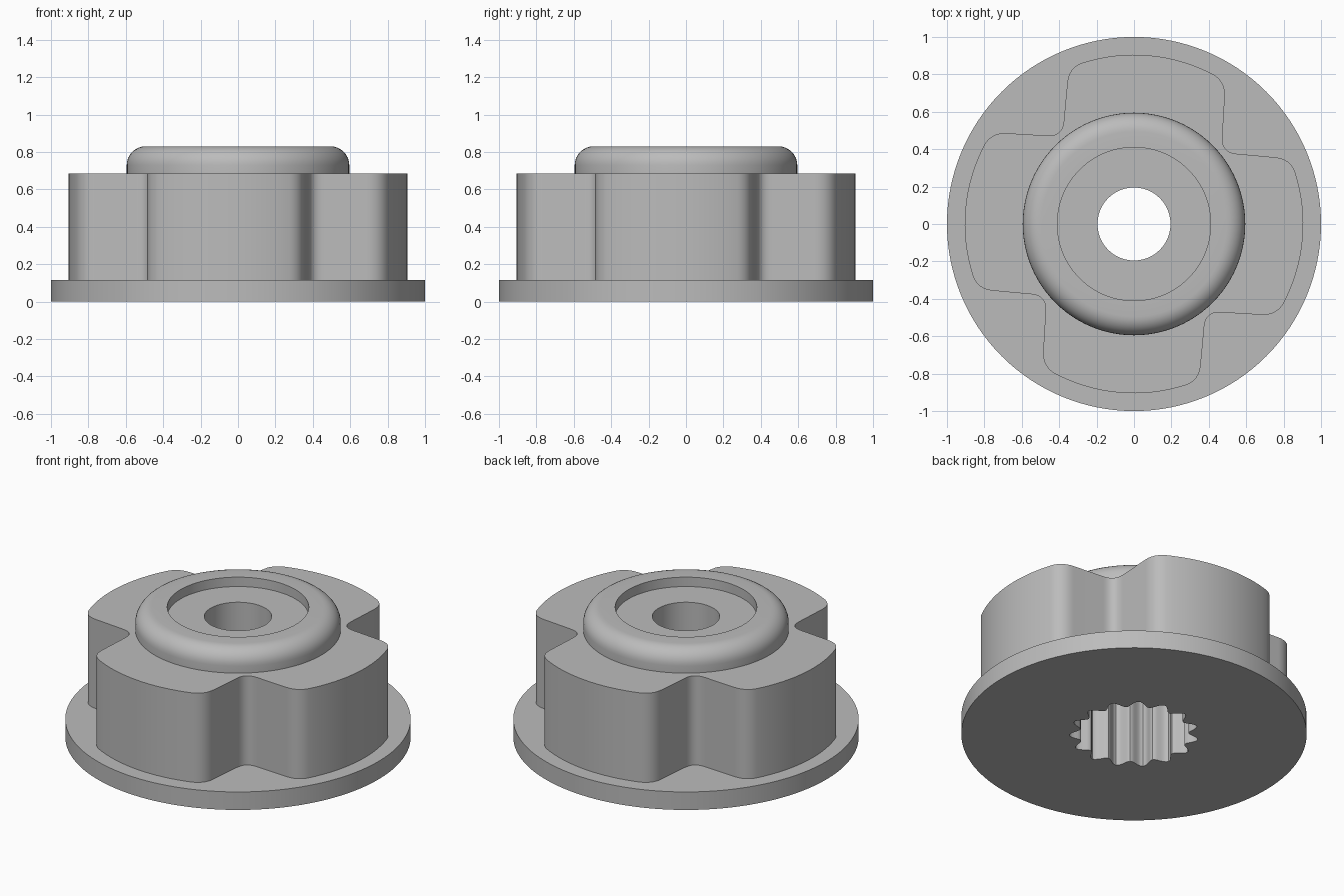
import bpy, bmesh
from math import sin, cos, pi, radians
from mathutils import Vector, Matrix

cube = bpy.data.objects.get("Cube")
if cube:
    bpy.data.objects.remove(cube, do_unlink=True)

grey = bpy.data.materials.new("plain_grey")
grey.use_nodes = True
colour = (0.5, 0.5, 0.5, 1)
grey.diffuse_color = colour
grey.node_tree.nodes["Principled BSDF"].inputs["Base Color"].default_value = colour


def circle(radius, count=96):
    return [Vector((radius * cos(2 * pi * i / count), radius * sin(2 * pi * i / count)))
            for i in range(count)]


def spline_outline(root, tip, teeth, steps=12):
    """Wavy ring with one tooth pointing to the front."""
    points = []
    for i in range(teeth * steps):
        a = 2 * pi * i / (teeth * steps)
        r = (root + tip) / 2 + (tip - root) / 2 * cos(teeth * (a + pi / 2))
        points.append(Vector((r * cos(a), r * sin(a))))
    return points


def rounded(start, corner, end, steps=8):
    """Curve from start to end that rounds off the corner."""
    ts = [i / steps for i in range(steps + 1)]
    return [start * (1 - t) ** 2 + corner * 2 * t * (1 - t) + end * t ** 2 for t in ts]


def polar(radius, degrees):
    return Vector((radius * cos(radians(degrees)), radius * sin(radians(degrees))))


def lobed_outline():
    """Four lobes with rounded tips and rounded notches, counter-clockwise."""
    quarter = Matrix.Rotation(pi / 2, 2)
    rim, first, last, turn, cut = 0.905, 57.2, 112.7, 4.8, 0.08
    tip_a, tip_b = polar(rim, first), polar(rim, last)
    notch = Vector((-0.383, 0.468))
    before = quarter.inverted() @ notch
    after = quarter @ tip_a
    lobe = rounded(tip_a + (before - tip_a).normalized() * cut, tip_a, polar(rim, first + turn))
    span = last - first - 2 * turn
    lobe += [polar(rim, first + turn + span * i / 16) for i in range(1, 16)]
    lobe += rounded(polar(rim, last - turn), tip_b, tip_b + (notch - tip_b).normalized() * cut)
    lobe += rounded(notch + (tip_b - notch).normalized() * cut, notch,
                    notch + (after - notch).normalized() * cut)
    outline = []
    for k in range(4):
        spin = Matrix.Rotation(k * pi / 2, 2)
        outline += [spin @ p for p in lobe]
    return outline


def build_shell(name, sections):
    """Skin a stack of (outline, height): walls as quads, level steps as flat rings."""
    bm = bmesh.new()
    loops = [[bm.verts.new((p.x, p.y, z)) for p in outline] for outline, z in sections]
    for k in range(len(loops) - 1):
        a, b = loops[k], loops[k + 1]
        if sections[k][1] != sections[k + 1][1]:
            for i in range(len(a)):
                j = (i + 1) % len(a)
                bm.faces.new((a[i], a[j], b[j], b[i]))
            continue
        edges = []
        for loop in (a, b):
            for i in range(len(loop)):
                pair = (loop[i - 1], loop[i])
                edges.append(bm.edges.get(pair) or bm.edges.new(pair))
        result = bmesh.ops.triangle_fill(bm, edges=edges, use_beauty=True)
        outward = b[0].co.xy.length > a[0].co.xy.length
        for f in result["geom"]:
            if isinstance(f, bmesh.types.BMFace):
                f.normal_update()
                if (f.normal.z > 0) == outward:
                    f.normal_flip()
    mesh = bpy.data.meshes.new(name)
    bm.to_mesh(mesh)
    bm.free()
    mesh.materials.append(grey)
    obj = bpy.data.objects.new(name, mesh)
    bpy.context.collection.objects.link(obj)
    bpy.ops.object.select_all(action="DESELECT")
    obj.select_set(True)
    bpy.context.view_layer.objects.active = obj
    bpy.ops.object.shade_smooth_by_angle(angle=radians(30))
    return obj


flange_top, body_top, hub_top = 0.115, 0.685, 0.83
recess_floor, socket_top = 0.77, 0.5
hub_radius, fillet = 0.595, 0.1
socket, lobes, bore = spline_outline(0.315, 0.375, 15), lobed_outline(), circle(0.195)
disc, recess = circle(1.0, 128), circle(0.41)

# Base flange with the toothed opening
build_shell("base_flange", [(socket, 0), (disc, 0), (disc, flange_top), (lobes, flange_top)])

# Four-lobed grip body
build_shell("lobed_body", [(lobes, flange_top), (lobes, body_top), (circle(hub_radius), body_top)])

# Rounded hub with recessed top and bore
edge = []
for i in range(9):
    a = pi / 2 * i / 8
    height = hub_top if i == 8 else hub_top - fillet + fillet * sin(a)
    edge.append((circle(hub_radius - fillet + fillet * cos(a)), height))
build_shell("hub", [(circle(hub_radius), body_top)] + edge
            + [(recess, hub_top), (recess, recess_floor), (bore, recess_floor), (bore, socket_top)])

# Toothed socket inside the base
build_shell("toothed_socket", [(bore, socket_top), (socket, socket_top), (socket, 0)])
